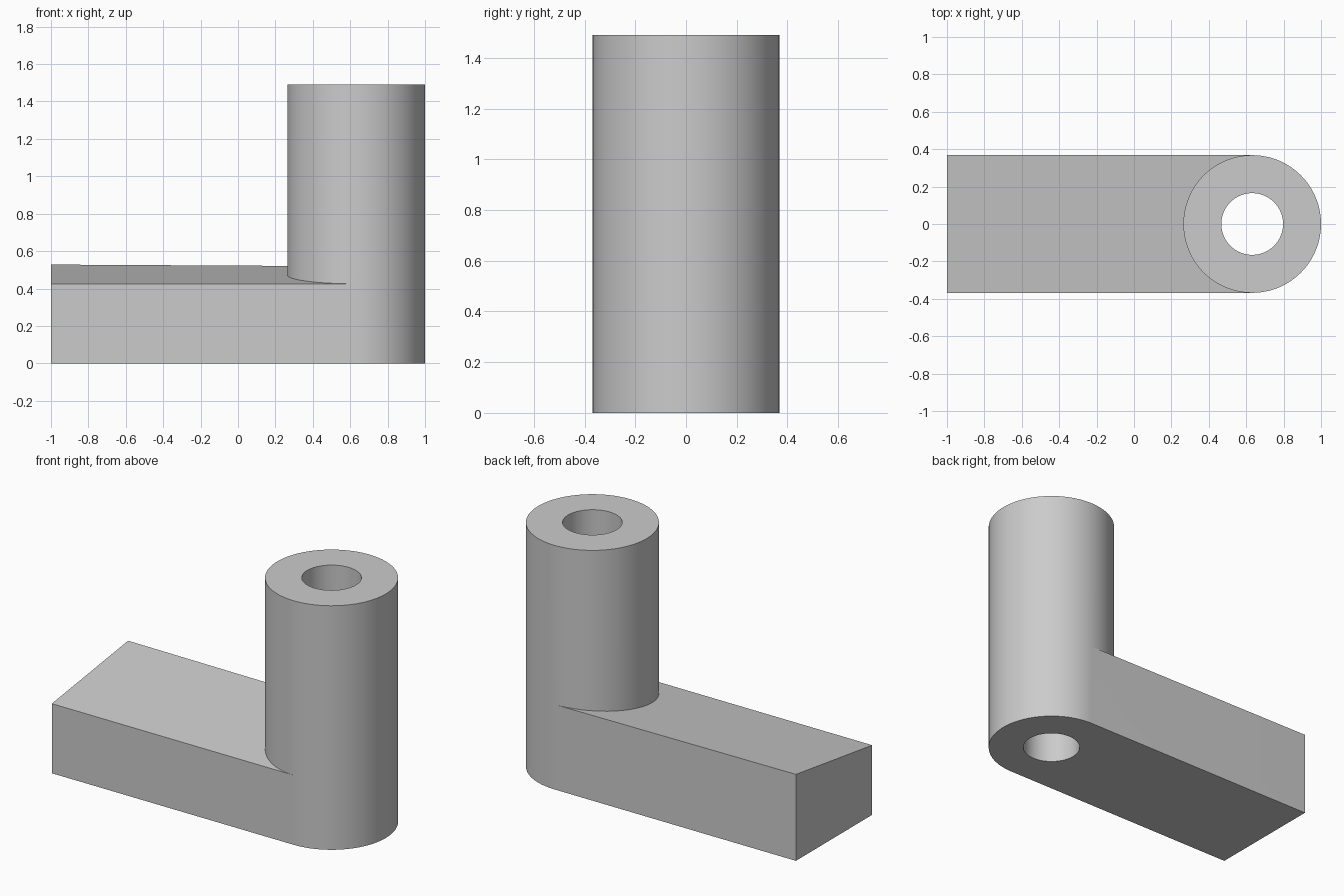
import bpy, bmesh
from math import radians

default = bpy.data.objects.get("Cube")
if default:
    bpy.data.objects.remove(default, do_unlink=True)

CENTRE_X, RADIUS, BORE, HEIGHT = 0.632, 0.368, 0.165, 1.49

grey = bpy.data.materials.new("plain grey")
grey.use_nodes = True
colour = (0.6, 0.6, 0.6, 1)
grey.diffuse_color = colour
grey.node_tree.nodes["Principled BSDF"].inputs["Base Color"].default_value = colour


def cylinder(name, radius, bottom, top):
    bpy.ops.mesh.primitive_cylinder_add(
        vertices=96, radius=radius, depth=top - bottom,
        location=(CENTRE_X, 0, (top + bottom) / 2))
    obj = bpy.context.object
    obj.name = name
    obj.data.materials.append(grey)
    return obj


def combine(target, other, operation):
    mod = target.modifiers.new(operation.lower(), 'BOOLEAN')
    mod.object, mod.operation, mod.solver = other, operation, 'EXACT'
    bpy.context.view_layer.objects.active = target
    bpy.ops.object.modifier_apply(modifier=mod.name)
    bpy.data.objects.remove(other, do_unlink=True)


# Arm: a block whose top slopes up towards the back
bm = bmesh.new()
bmesh.ops.create_cube(bm, size=1)
for v in bm.verts:
    far, back, upper = v.co.x < 0, v.co.y > 0, v.co.z > 0
    v.co.x = -1 if far else CENTRE_X
    v.co.y = RADIUS if back else -RADIUS
    rear_height = 0.528 if far else 0.519
    v.co.z = (rear_height if back else 0.425) if upper else 0
mesh = bpy.data.meshes.new("arm")
bm.to_mesh(mesh)
bm.free()
arm = bpy.data.objects.new("arm", mesh)
bpy.context.collection.objects.link(arm)
mesh.materials.append(grey)

# Upright post joined to the arm, with a bore all the way through
post = cylinder("post_with_arm", RADIUS, 0, HEIGHT)
combine(post, arm, 'UNION')
combine(post, cylinder("bore", BORE, -0.1, HEIGHT + 0.1), 'DIFFERENCE')

bpy.ops.object.select_all(action='DESELECT')
post.select_set(True)
bpy.context.view_layer.objects.active = post
bpy.ops.object.shade_smooth_by_angle(angle=radians(30))
